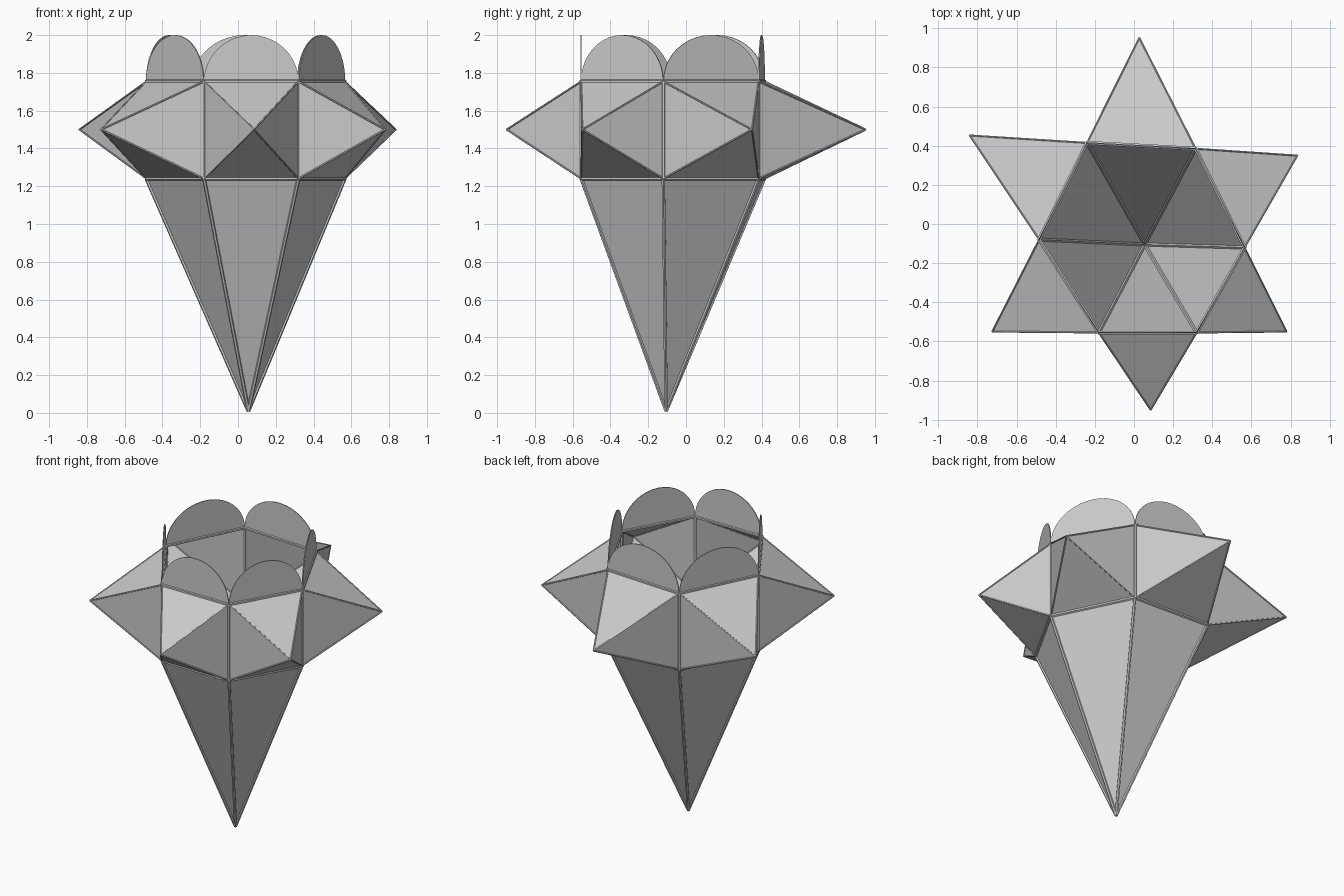
import bpy, bmesh, math
from mathutils import Vector

if "Cube" in bpy.data.objects:
    bpy.data.objects.remove(bpy.data.objects["Cube"])

# Irregular hexagon plan, outward spike tips and levels
HEX = [(-0.18, -0.555), (0.32, -0.555), (0.565, -0.12),
       (0.315, 0.385), (-0.24, 0.415), (-0.485, -0.08)]
TIPS = [(0.085, -0.95), (0.78, -0.55), (0.835, 0.35),
        (0.027, 0.952), (-0.84, 0.453), (-0.725, -0.55)]
Z_LOW, Z_MID, Z_HIGH, Z_TOP = 1.24, 1.5, 1.755, 2.0
POINT = Vector((0.055, -0.105, 0.01))

low = [Vector((x, y, Z_LOW)) for x, y in HEX]
high = [Vector((x, y, Z_HIGH)) for x, y in HEX]
tips = [Vector((x, y, Z_MID)) for x, y in TIPS]


def mesh_object(name, verts, faces):
    me = bpy.data.meshes.new(name)
    me.from_pydata(verts, [], faces)
    me.update()
    ob = bpy.data.objects.new(name, me)
    bpy.context.collection.objects.link(ob)
    return ob


def seams(name, pairs, r):
    """Thin six-sided rods along a list of edges, in one object."""
    bm = bmesh.new()
    for a, b in pairs:
        d = b - a
        mat = d.to_track_quat('Z', 'Y').to_matrix().to_4x4()
        mat.translation = (a + b) / 2
        bmesh.ops.create_cone(bm, cap_ends=True, segments=6, radius1=r,
                              radius2=r, depth=d.length, matrix=mat)
    me = bpy.data.meshes.new(name)
    bm.to_mesh(me)
    bm.free()
    ob = bpy.data.objects.new(name, me)
    bpy.context.collection.objects.link(ob)


# Long open cone below
mesh_object("lower_cone", low + [POINT],
            [(6, (i + 1) % 6, i) for i in range(6)])

for i in range(6):
    j = (i + 1) % 6
    # Hollow four-sided spike on each side of the band
    mesh_object(f"spike_{i + 1}", [low[i], low[j], high[j], high[i], tips[i]],
                [(0, 1, 4), (1, 2, 4), (2, 3, 4), (3, 0, 4)])
    # Thin rounded scallop standing on the rim
    mid, half = (high[i] + high[j]) / 2, (high[j] - high[i]) / 2
    n = 20
    arc = [mid - half * math.cos(math.pi * k / n)
           + Vector((0, 0, (Z_TOP - Z_HIGH) * math.sin(math.pi * k / n)))
           for k in range(n + 1)]
    scallop = mesh_object(f"scallop_{i + 1}", arc, [tuple(range(n, -1, -1))])
    mod = scallop.modifiers.new("thickness", 'SOLIDIFY')
    mod.thickness = 0.006
    mod.offset = 0

# Raised seams along the joints
ring = [(i, (i + 1) % 6) for i in range(6)]
seams("rim_seams", [(l[a], l[b]) for l in (low, high) for a, b in ring], 0.011)
seams("upright_seams", list(zip(low, high)), 0.01)
seams("cone_seams", [(v, POINT) for v in low], 0.01)
seams("spike_seams", [(v, tips[a]) for a, b in ring
                      for v in (low[a], low[b], high[a], high[b])], 0.005)
